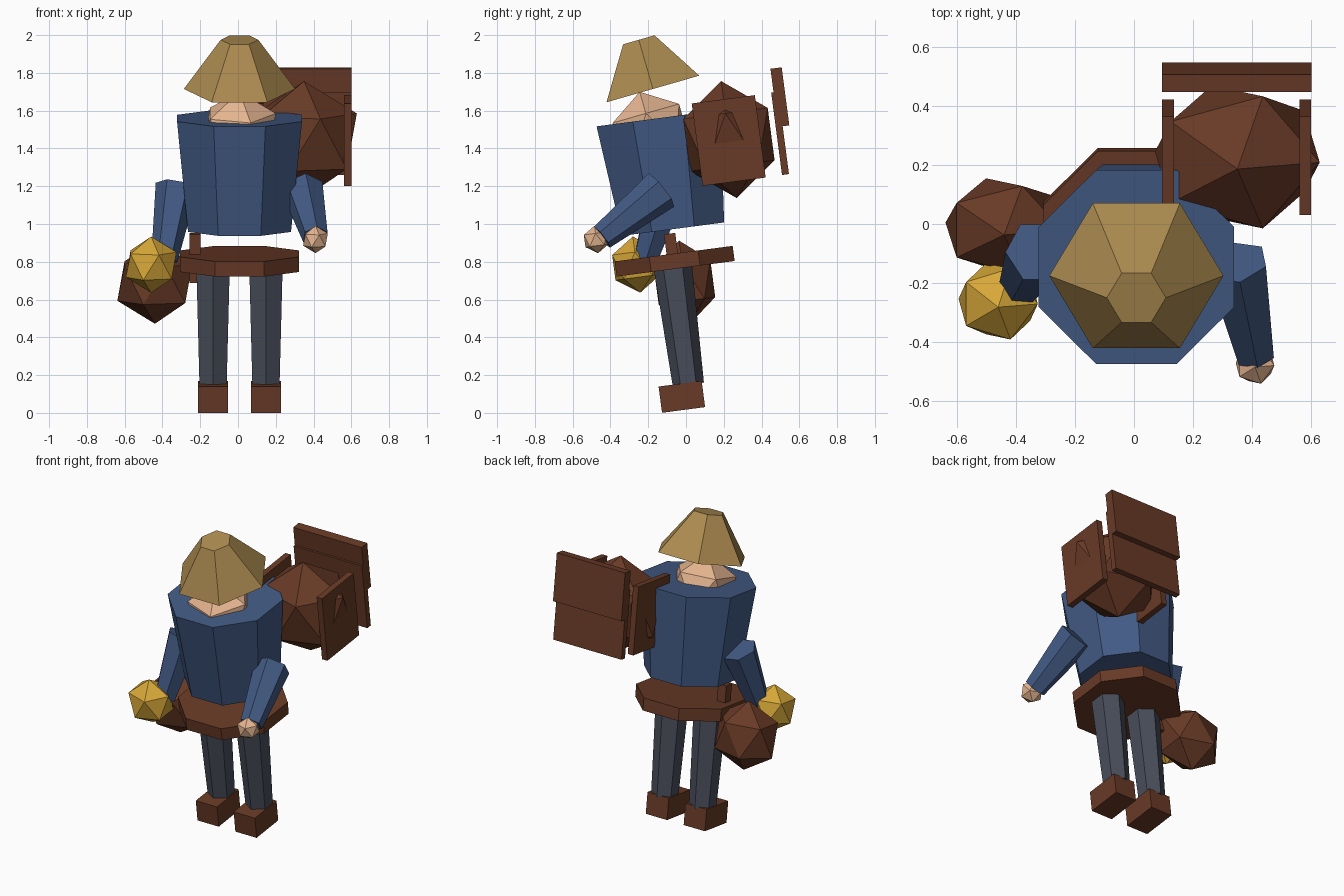
import bpy, bmesh
from math import radians
from mathutils import Matrix, Vector

cube = bpy.data.objects.get("Cube")
if cube:
    bpy.data.objects.remove(cube, do_unlink=True)


def material(name, r, g, b):
    # 0-255 display values to linear
    col = [((c / 255 + 0.055) / 1.055) ** 2.4 for c in (r, g, b)] + [1.0]
    m = bpy.data.materials.new(name)
    m.use_nodes = True
    m.diffuse_color = col
    m.node_tree.nodes["Principled BSDF"].inputs["Base Color"].default_value = col
    return m


NAVY = material("navy_cloth", 66, 90, 132)
BROWN = material("brown_leather", 104, 58, 38)
STRAW = material("straw", 172, 139, 80)
SKIN = material("skin", 230, 182, 145)
GOLD = material("gold", 214, 167, 56)
GREY = material("grey_cloth", 72, 77, 90)

LEAN = radians(7.5)       # the whole figure leans forward
NOD = radians(16)         # head and hat lean further
MID = 0.008


def finish(name, bm, mat, matrix):
    bm.transform(matrix)
    bmesh.ops.recalc_face_normals(bm, faces=bm.faces)
    mesh = bpy.data.meshes.new(name)
    bm.to_mesh(mesh)
    bm.free()
    mesh.materials.append(mat)
    obj = bpy.data.objects.new(name, mesh)
    bpy.context.collection.objects.link(obj)


def placed(loc, tilt=LEAN):
    return Matrix.Translation(loc) @ Matrix.Rotation(tilt, 4, 'X')


def box(name, loc, size, mat):
    bm = bmesh.new()
    bmesh.ops.create_cube(bm, size=1)
    finish(name, bm, mat, placed(loc) @ Matrix.Diagonal((*size, 1)))


def prism(name, sides, low, high, r_low, r_high, mat, tilt=LEAN, turn=0):
    """Tapered prism between two centres; tilt None points it along its axis."""
    low, high = Vector(low), Vector(high)
    axis = high - low
    bm = bmesh.new()
    bmesh.ops.create_cone(bm, cap_ends=True, segments=sides, radius1=r_low,
                          radius2=r_high, depth=axis.length)
    centre = (low + high) / 2
    if tilt is None:
        m = Matrix.Translation(centre) @ axis.to_track_quat('Z', 'Y').to_matrix().to_4x4()
    else:
        m = placed(centre, tilt)
    finish(name, bm, mat, m @ Matrix.Rotation(radians(turn), 4, 'Z'))


def ball(name, loc, r, mat, tilt=LEAN, flat=1):
    bm = bmesh.new()
    bmesh.ops.create_icosphere(bm, subdivisions=1, radius=r)
    finish(name, bm, mat, placed(loc, tilt) @ Matrix.Diagonal((1, flat, 1, 1)))


# Legs and boots
for side, s in (("left", 1), ("right", -1)):
    x = MID + s * 0.14
    prism(side + "_leg", 6, (x, 0.014, 0.15), (x, -0.072, 0.78), 0.083, 0.102, GREY)
    box(side + "_boot", (x, -0.022, 0.085), (0.157, 0.23, 0.14), BROWN)

# Belt and torso
prism("belt", 8, (MID, -0.055, 0.763), (MID, -0.065, 0.843), 0.341, 0.341, BROWN, turn=22.5)
prism("torso", 8, (MID, -0.067, 0.973), (MID, -0.147, 1.56), 0.295, 0.358, NAVY, turn=22.5)

# Head and hat
ball("head", (MID, -0.186, 1.493), 0.215, SKIN, NOD)
prism("hat", 6, (MID, -0.175, 1.715), (MID, -0.25, 1.975), 0.295, 0.1, STRAW, NOD, 30)

# Arms and hands
prism("left_arm", 6, (0.41, -0.445, 0.93), (0.345, -0.13, 1.18), 0.07, 0.112, NAVY, None)
ball("left_hand", (0.41, -0.475, 0.918), 0.073, SKIN)
prism("right_arm", 6, (-0.39, -0.215, 0.81), (-0.325, -0.095, 1.2), 0.07, 0.112, NAVY, None)
ball("right_hand", (-0.40, -0.235, 0.79), 0.073, SKIN)
ball("gold_lantern", (-0.46, -0.262, 0.785), 0.15, GOLD, flat=0.95)

# Hip pouch with its strap
ball("hip_pouch", (-0.44, -0.008, 0.692), 0.222, BROWN, flat=0.8)
box("pouch_strap", (-0.228, -0.07, 0.82), (0.06, 0.06, 0.26), BROWN)

# Backpack with boards on its sides and back
ball("backpack", (0.35, 0.227, 1.447), 0.312, BROWN, flat=0.85)
for side, x in (("left", 0.58), ("right", 0.115)):
    box("backpack_" + side + "_board", (x, 0.226, 1.442), (0.04, 0.337, 0.44), BROWN)
box("backpack_back_board", (0.348, 0.498, 1.48), (0.505, 0.037, 0.44), BROWN)
box("backpack_flap", (0.348, 0.497, 1.672), (0.505, 0.06, 0.31), BROWN)
